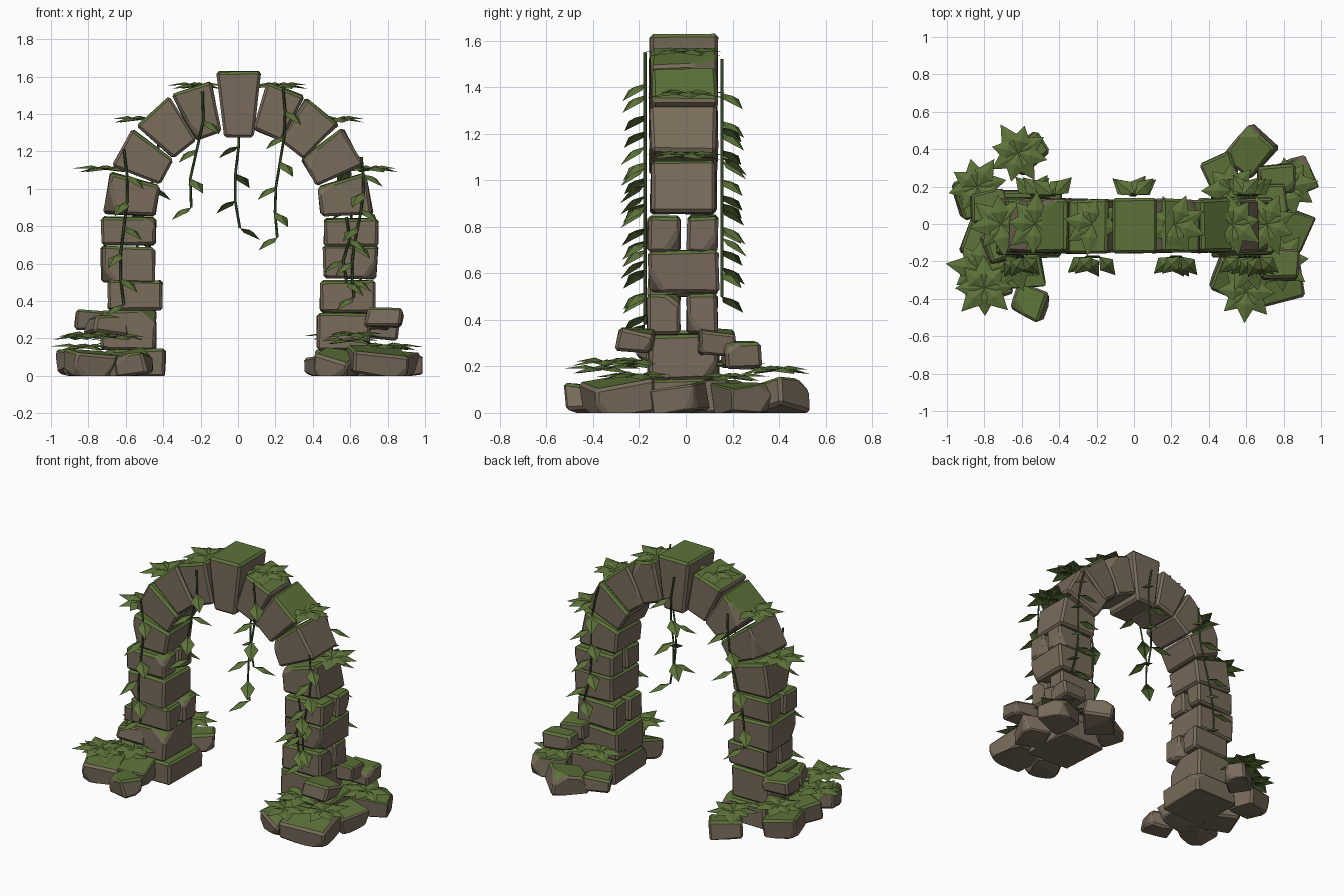
import bpy, bmesh, math, random
from mathutils import Vector, Euler

random.seed(4)
if "Cube" in bpy.data.objects:
    bpy.data.objects.remove(bpy.data.objects["Cube"], do_unlink=True)


def material(name, rgb):
    mat = bpy.data.materials.new(name)
    mat.use_nodes = True
    mat.diffuse_color = (*rgb, 1)
    mat.node_tree.nodes["Principled BSDF"].inputs["Base Color"].default_value = (*rgb, 1)
    return mat


STONE = material("brown_stone", (0.19, 0.148, 0.104))
MOSS = material("green_moss", (0.108, 0.17, 0.041))
LEAF = material("leaf_green", (0.108, 0.17, 0.041))
STEM = material("dark_vine", (0.035, 0.065, 0.02))


def finish(bm, name, materials, location=(0, 0, 0)):
    mesh = bpy.data.meshes.new(name)
    bm.to_mesh(mesh)
    bm.free()
    for mat in materials:
        mesh.materials.append(mat)
    obj = bpy.data.objects.new(name, mesh)
    obj.location = location
    bpy.context.collection.objects.link(obj)


def trim(bm, point, normal):
    """Slice off everything beyond a plane and close the cut."""
    geom = bm.verts[:] + bm.edges[:] + bm.faces[:]
    cut = bmesh.ops.bisect_plane(bm, geom=geom, plane_co=point, plane_no=normal, clear_outer=True)
    edges = [item for item in cut["geom_cut"] if isinstance(item, bmesh.types.BMEdge)]
    if edges:
        bmesh.ops.contextual_create(bm, geom=edges)


def stone(name, location, size, rotation=(0, 0, 0), taper=1, jitter=0.008, chips=1, moss=0.5):
    """Chipped block; taper narrows the lower end, moss grows on upward faces."""
    location, half = Vector(location), Vector(size) / 2
    bm = bmesh.new()
    bmesh.ops.create_cube(bm, size=2)
    for vert in bm.verts:
        if vert.co.z < 0:
            vert.co.x *= taper
        vert.co = Vector(a * b + random.uniform(-jitter, jitter) for a, b in zip(vert.co, half))
    for _ in range(chips):
        signs = Vector(random.choice((-1, 1)) for _ in range(3))
        normal = (signs + Vector((random.uniform(-0.5, 0.5), 0, 0.3))).normalized()
        corner = signs * half
        trim(bm, corner - normal * min(half) * 0.5, normal)
    bmesh.ops.bevel(bm, geom=bm.edges[:], offset=0.014, segments=1, affect='EDGES', clamp_overlap=True)
    turn = Euler([math.radians(angle) for angle in rotation]).to_matrix()
    bmesh.ops.transform(bm, matrix=turn.to_4x4(), verts=bm.verts)
    # flat underside at ground level
    if min(vert.co.z for vert in bm.verts) + location.z < 0:
        trim(bm, (0, 0, -location.z), (0, 0, -1))
    bmesh.ops.recalc_face_normals(bm, faces=bm.faces)
    bm.normal_update()
    for face in bm.faces:
        face.material_index = int(face.normal.z > moss)
    finish(bm, name, [STONE, MOSS], location)


# Pillars, course by course: centre x, bottom, top, and whether split front to back
pillars = {
    "right_pillar": [(-0.585, 0.14, 0.35, False), (-0.55, 0.35, 0.51, True),
                     (-0.585, 0.5, 0.69, False), (-0.585, 0.7, 0.85, True)],
    "left_pillar": [(0.565, 0.14, 0.335, False), (0.585, 0.34, 0.51, True),
                    (0.6, 0.52, 0.7, False), (0.605, 0.69, 0.84, True)]}
for label, courses in pillars.items():
    for x, bottom, top, split in courses:
        middle, height = (bottom + top) / 2, top - bottom
        if split:
            stone(label + "_front_stone", (x, -0.095, middle), (0.29, 0.14, height), jitter=0.005)
            stone(label + "_back_stone", (x, 0.07, middle), (0.29, 0.13, height), jitter=0.005)
        else:
            stone(label + "_stone", (x, -0.01, middle), (0.29, 0.3, height))

# Arch ring around a centre at springing height
for angle in (9, 30, 50, 69):
    for side, label in ((-1, "right"), (1, "left")):
        a = math.radians(angle)
        stone(label + "_arch_stone",
              (side * 0.575 * math.cos(a), -0.01, 0.865 + 0.585 * math.sin(a)),
              (0.225, 0.285, 0.27), (0, side * (90 - angle), 0), 0.7)
stone("keystone", (0.005, -0.01, 1.45), (0.24, 0.295, 0.355), taper=0.64, jitter=0.003, chips=0)

# Footings under the pillars
for x, label in ((-0.55, "right"), (0.58, "left")):
    stone(label + "_footing", (x, 0, 0.07), (0.33, 0.36, 0.15), chips=2)

# Rubble on the ground: x, y, width, turn
rubble = [
    (0.62, 0.39, 0.21, -40), (0.84, 0.24, 0.22, 20), (0.46, 0.29, 0.16, 25),
    (0.84, -0.02, 0.2, -20), (0.74, -0.29, 0.3, 12), (0.52, -0.28, 0.2, -20),
    (-0.55, -0.42, 0.17, -20), (-0.8, -0.31, 0.22, 22), (-0.57, 0.38, 0.19, 35),
    (-0.84, 0.15, 0.22, 15), (-0.8, -0.08, 0.21, -20), (-0.6, -0.24, 0.22, 8)]
for x, y, width, turn in rubble:
    height = 0.07 + width * 0.25
    stone("ground_rubble", (x, y, height / 2), (width, width * random.uniform(0.8, 1.05), height),
          (random.uniform(-15, 15), random.uniform(-9, 9), turn), jitter=0.016, chips=2, moss=0.65)

# Smaller stones lying against the pillars
for x, y, z in ((0.78, -0.22, 0.31), (0.72, 0.13, 0.3), (0.76, 0.24, 0.25),
                (-0.78, 0.1, 0.3), (-0.7, -0.12, 0.27)):
    stone("leaning_rubble", (x, y, z), (0.19, 0.16, 0.1),
          (random.uniform(-12, 8), 4, random.uniform(-10, 20)), jitter=0.014, chips=2, moss=0.65)


def add_leaf(bm, base, direction, length, width, fold):
    """Folded diamond leaf with a raised midrib."""
    along = Vector(direction).normalized()
    across = along.cross(Vector((0, 0, 1))).normalized()
    up = across.cross(along)
    base = Vector(base)
    middle = base + along * length * 0.42
    rib = bm.verts.new(middle + up * width * fold)
    tip = base + along * length - up * width * fold / 2
    outline = (base, middle - across * width / 2, tip, middle + across * width / 2)
    ring = [bm.verts.new(point) for point in outline]
    for first, second in zip(ring, ring[1:] + ring[:1]):
        bm.faces.new((rib, second, first))


def rosette(name, centre):
    bm = bmesh.new()
    start = random.random()
    for k in range(8):
        a = start + k * math.tau / 8
        add_leaf(bm, centre, (math.cos(a), math.sin(a), 0.07 if k % 2 else -0.05),
                 random.uniform(0.14, 0.18), 0.11, 0.14)
    finish(bm, name, [LEAF])


# Leaf rosettes on the arch, then around the feet
for x, z in ((0.22, 1.55), (0.53, 1.37), (0.71, 1.105)):
    for side in (-1, 1):
        rosette("arch_rosette", (side * x, 0, z))
for x, y in ((-0.84, 0.2), (-0.62, 0.38), (-0.83, -0.24), (-0.64, -0.2), (-0.8, -0.34),
             (0.78, -0.2), (0.6, -0.36), (0.62, -0.2), (0.83, 0.2), (0.52, 0.18)):
    rosette("ground_rosette", (x, y, random.uniform(0.15, 0.22)))


def vine(name, side, x, top, bottom, drift, step):
    """Hanging stem with alternating drooping leaves; drift shifts its lower end in x."""
    y = side * 0.165 - 0.01
    count = round((top - bottom) / step)
    path = []
    for k in range(count + 1):
        t = k / count
        path.append(Vector((x + drift * t + 0.02 * math.sin(t * math.tau), y, top + (bottom - top) * t)))
    curve = bpy.data.curves.new(name + "_stem", 'CURVE')
    curve.dimensions = '3D'
    curve.bevel_depth = 0.007
    curve.bevel_resolution = 0
    curve.use_fill_caps = True
    spline = curve.splines.new('POLY')
    spline.points.add(count)
    for point, place in zip(spline.points, path):
        point.co = (*place, 1)
    curve.materials.append(STEM)
    bpy.context.collection.objects.link(bpy.data.objects.new(name + "_stem", curve))
    bm = bmesh.new()
    for k, place in enumerate(path[1:]):
        sway = random.uniform(0.4, 1) * (-1 if k % 2 else 1)
        add_leaf(bm, place, (sway, side * 0.75, -0.5), 0.15, 0.09, 0.18)
    finish(bm, name + "_leaves", [LEAF])


# Vines on the front and back faces
vine("front_right_pillar_vine", -1, -0.61, 1.21, 0.38, 0, 0.13)
vine("front_right_hanging_vine", -1, -0.19, 1.52, 0.9, -0.06, 0.15)
vine("front_left_hanging_vine", -1, 0.24, 1.55, 0.74, -0.03, 0.14)
vine("front_left_pillar_vine", -1, 0.66, 1.17, 0.42, -0.04, 0.09)
vine("front_left_inner_vine", -1, 0.58, 0.85, 0.5, 0, 0.12)
vine("back_middle_vine", 1, -0.02, 1.52, 0.79, 0.03, 0.14)
vine("back_left_vine", 1, 0.55, 1.3, 0.5, 0.11, 0.1)
vine("back_right_vine", 1, -0.42, 1.38, 0.5, -0.13, 0.12)
